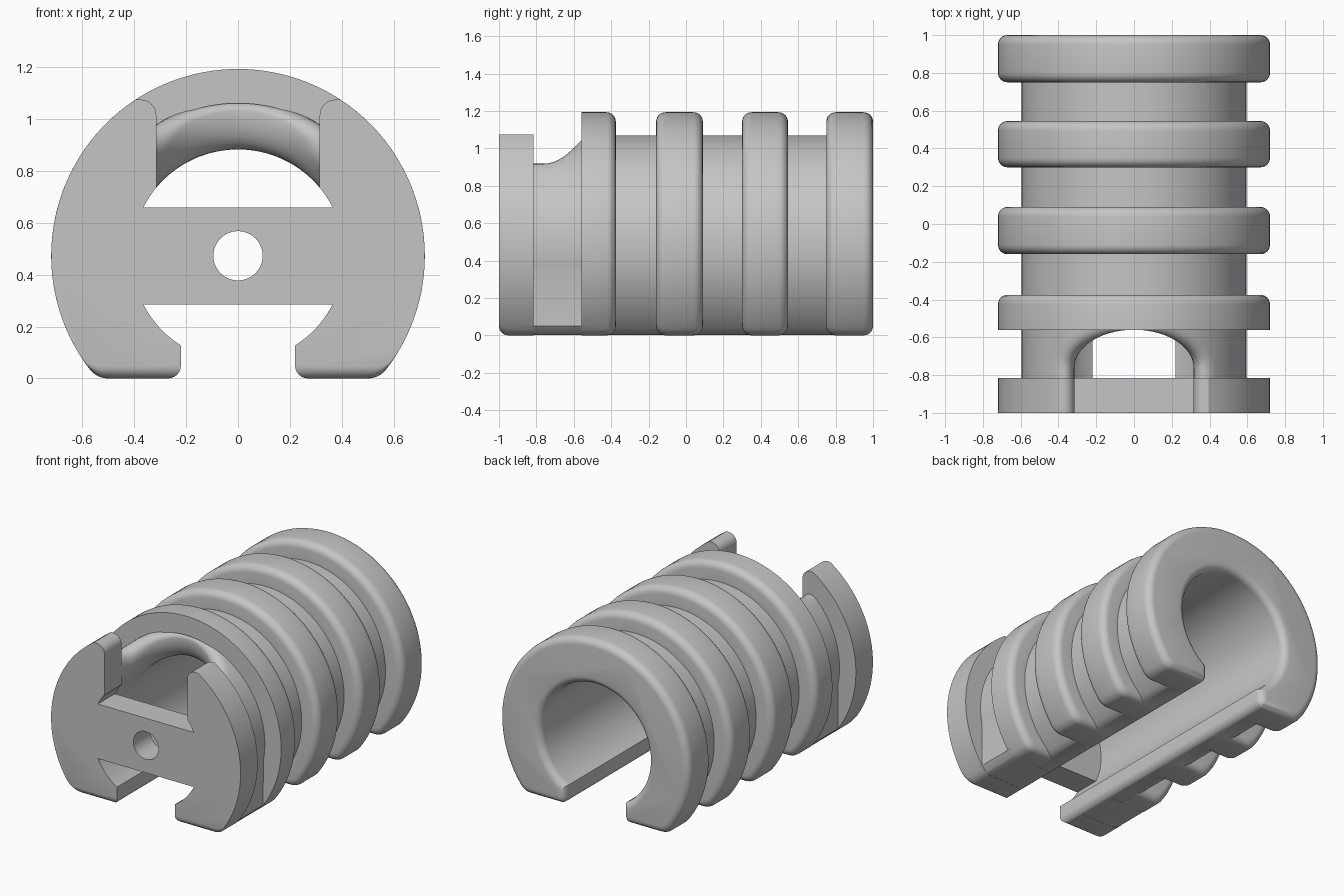
import bpy, bmesh, math
from math import sin, cos, pi, sqrt

if "Cube" in bpy.data.objects:
    bpy.data.objects.remove(bpy.data.objects["Cube"])

CZ, R_RING, R_CORE, R_BORE = 0.473, 0.72, 0.596, 0.41
RND = 0.05

grey = bpy.data.materials.new("plain grey")
grey.diffuse_color = (0.56, 0.56, 0.56, 1)
grey.use_nodes = True
grey.node_tree.nodes["Principled BSDF"].inputs["Base Color"].default_value = grey.diffuse_color


def finish(name, bm):
    bmesh.ops.recalc_face_normals(bm, faces=bm.faces)
    me = bpy.data.meshes.new(name)
    bm.to_mesh(me)
    bm.free()
    ob = bpy.data.objects.new(name, me)
    bpy.context.collection.objects.link(ob)
    me.materials.append(grey)
    return ob


def loft(name, sections):
    """Solid from (y, [(x, z), ...]) sections of equal length."""
    bm = bmesh.new()
    rows = [[bm.verts.new((x, y, z)) for x, z in pts] for y, pts in sections]
    n = len(rows[0])
    for a, b in zip(rows, rows[1:]):
        for i in range(n):
            j = (i + 1) % n
            bm.faces.new((a[i], a[j], b[j], b[i]))
    bm.faces.new(rows[0])
    bm.faces.new(rows[-1])
    return finish(name, bm)


def boolean(ob, other, op):
    """Apply a boolean and drop the second object."""
    m = ob.modifiers.new("bool", 'BOOLEAN')
    m.operation, m.object, m.solver = op, other, 'EXACT'
    dg = bpy.context.evaluated_depsgraph_get()
    me = bpy.data.meshes.new_from_object(ob.evaluated_get(dg))
    ob.modifiers.clear()
    ob.data = me
    bpy.data.objects.remove(other)


def dee(r, floor, n=96):
    """Circle with a flat floor and softened lower corners."""
    a0 = math.asin((floor - CZ) / r)
    s = 0.045
    a1 = a0 + s / r
    arc = [(r * cos(a1 + (pi - 2 * a1) * i / n), CZ + r * sin(a1 + (pi - 2 * a1) * i / n))
           for i in range(n + 1)]
    cx, (px, pz) = r * cos(a0), arc[0]
    corner = []
    for i in range(6):
        t = i / 6
        corner.append(((1-t)**2 * (cx - s) + 2*t*(1-t) * cx + t*t * px,
                       (1-t)**2 * floor + 2*t*(1-t) * floor + t*t * pz))
    return corner + arc + [(-x, z) for x, z in reversed(corner)]


def ring(name, y0, y1, front, back):
    """Rib; each end is 'round', 'floor' (only the bottom edge) or 'flat'."""
    def end(kind, y, sign):
        if kind == 'flat':
            return [(y, dee(R_RING, 0))]
        out = []
        for i in range(7):
            a = pi / 2 * i / 6
            d, step = RND * (1 - sin(a)), RND * (1 - cos(a))
            out.append((y + sign * step, dee(R_RING - (d if kind == 'round' else 0), d)))
        return out
    return loft(name, end(front, y0, 1) + end(back, y1, -1)[::-1])


def circle(r, n=96):
    return [(r * cos(2 * pi * i / n), CZ + r * sin(2 * pi * i / n)) for i in range(n)]


def prism(name, pts, y0, y1):
    return loft(name, [(y0, pts), (y1, pts)])


def bore_profile(d):
    """Bore circle with a bottom slot that widens at its lower lip."""
    r, w = R_BORE + d, 0.22 + d
    a = -math.acos(w / r)
    arc = [(r * cos(a + (pi - 2 * a) * i / 96), CZ + r * sin(a + (pi - 2 * a) * i / 96))
           for i in range(97)]
    lip = [(w + RND * (1 - cos(t * pi / 12)), RND * (1 - sin(t * pi / 12))) for t in range(7)]
    lip.append((w + RND, -0.2))
    return [(-x, z) for x, z in reversed(lip)] + arc[::-1] + lip


# core tube
body = prism("ribbed_clamp_body", dee(R_CORE, 0.002), -0.83, 0.9)

# arched pocket with a fully rounded lip, cut through the top of the core
a, b, yc = 0.315, 0.20, -0.76
plan = [(a, -1.1, 1, 0), (a, -0.9, 1, 0)]
for i in range(41):
    t = pi * i / 40
    nx, ny = cos(t) / a, sin(t) / b
    l = math.hypot(nx, ny)
    plan.append((a * cos(t), yc + b * sin(t), nx / l, ny / l))
plan += [(-a, -0.9, -1, 0), (-a, -1.1, -1, 0)]
bm = bmesh.new()
rows = []
for k in range(-1, 18):
    phi = -pi / 2 + pi * min(max(k, 0), 16) / 16
    row = []
    for px, py, nx, ny in plan:
        nose = 0.47 + 0.09 * ny ** 2
        reach = 0.093 if phi < 0 else 0.11 - 0.05 * ny ** 2
        off = reach * (1 - cos(phi))
        rad = nose + sin(phi) * ((nose - R_BORE) if phi < 0 else (R_CORE - nose))
        x, y = px + nx * off, py + ny * off
        z = CZ + sqrt(max(rad * rad - x * x, 0))
        if k < 0:
            x, z = x * 0.5, 0.2
        elif k == 17:
            z = 1.4
        row.append(bm.verts.new((x, y, z)))
    rows.append(row)
for p, q in zip(rows, rows[1:]):
    for i in range(len(p) - 1):
        bm.faces.new((p[i], p[i + 1], q[i + 1], q[i]))
bm.faces.new(rows[0])
bm.faces.new(rows[-1])
bm.faces.new([w[0] for w in rows] + [w[-1] for w in reversed(rows)])
boolean(body, finish("pocket", bm), 'DIFFERENCE')

# straight-sided foot between the two front ribs
half = [(0.50, 0.001), (0.545, 0.012), (0.583, 0.05), (0.585, 0.36)]
foot = prism("foot", half + [(-x, z) for x, z in reversed(half)], -0.83, -0.54)
boolean(body, foot, 'UNION')

# front plate with a round-cornered notch
plate = ring("front_plate", -1, -0.815, 'floor', 'flat')
side = [(0.315, 0.7)]
side += [(0.375 - 0.06 * cos(t * pi / 16), 1.015 + 0.06 * sin(t * pi / 16)) for t in range(9)]
side += [(0.5, 1.075), (0.5, 1.4)]
notch = prism("notch", side + [(-x, z) for x, z in reversed(side)], -1.1, -0.7)
boolean(plate, notch, 'DIFFERENCE')
boolean(body, plate, 'UNION')

# second rib stays hollow so the pocket lip shows beneath it
rib = ring("rib", -0.56, -0.375, 'flat', 'round')
boolean(rib, prism("hollow", circle(0.588), -0.7, -0.2), 'DIFFERENCE')
boolean(body, rib, 'UNION')

# three rear ribs
for y0, y1 in ((-0.16, 0.09), (0.30, 0.545), (0.75, 1.0)):
    boolean(body, ring("rib", y0, y1, 'round', 'round'), 'UNION')

# bore and slot, flared at the back, leaving the cross bar at the front
secs = [(-1.1, bore_profile(0))]
for i in range(7):
    t = pi / 2 * i / 6
    secs.append((1 - RND + RND * sin(t), bore_profile(RND * (1 - cos(t)))))
secs.append((1.1, bore_profile(RND)))
bore = loft("bore", secs)
bar = prism("bar", [(-0.6, 0.285), (0.6, 0.285), (0.6, 0.66), (-0.6, 0.66)], -1.2, -0.815)
boolean(bore, bar, 'DIFFERENCE')
boolean(body, bore, 'DIFFERENCE')

# hole through the cross bar
boolean(body, prism("bar_hole", circle(0.095, 48), -1.1, -0.7), 'DIFFERENCE')

bpy.context.view_layer.objects.active = body
body.select_set(True)
bpy.ops.object.shade_smooth_by_angle(angle=math.radians(30))
